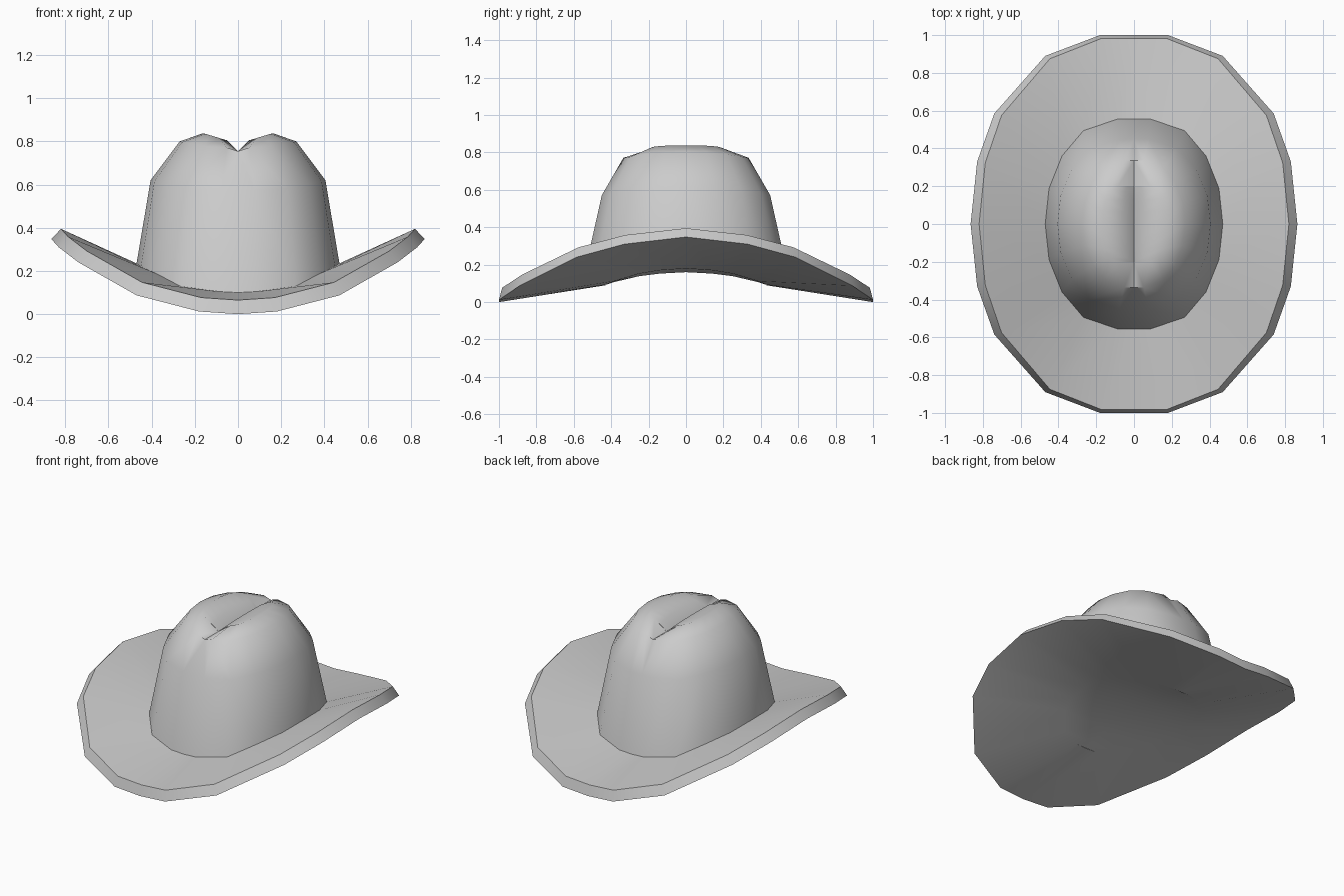
import bpy, bmesh, math

if "Cube" in bpy.data.objects:
    bpy.data.objects.remove(bpy.data.objects["Cube"])

# Quarter outlines from the end (+y) to the side (+x): across, along, rise weight
BRIM_Q = [(0, 1, 0), (.208, 1, .035), (.543, .89, .25), (.855, .585, .69), (.96, .33, .89), (1, 0, 1)]
CROWN_Q = [(0, 1, 0), (.19, 1, .035), (.57, .89, .22), (.81, .65, .66), (.957, .34, .89), (1, 0, 1)]


def half_ring(quarter, rx, ry, z_end, z_side, power=1.0):
    """Half loop from back, round the +x side, to the front."""
    pts = [(rx * u ** power, ry * v, z_end + (z_side - z_end) * w) for u, v, w in quarter]
    return pts + [(x, -y, z) for x, y, z in reversed(pts[:-1])]


def crease(p):
    """Limit the crown height near the middle to form the pinched groove."""
    x, y, z = p
    if x < .05:
        lim = .755 + max(0, x - .015) * 1.43
    else:
        lim = .805 + (x - .05) * .3
    return (x, y, min(z, lim))


def loft(name, rings):
    bm = bmesh.new()
    loops = [[bm.verts.new(p) for p in r] for r in rings]
    for a, b in zip(loops, loops[1:]):
        for i in range(len(a) - 1):
            bm.faces.new((a[i], b[i], b[i + 1], a[i + 1]))
    bmesh.ops.remove_doubles(bm, verts=bm.verts, dist=1e-4)
    mesh = bpy.data.meshes.new(name)
    bm.to_mesh(mesh)
    bm.free()
    ob = bpy.data.objects.new(name, mesh)
    bpy.context.collection.objects.link(ob)
    bpy.ops.object.select_all(action='DESELECT')
    ob.select_set(True)
    bpy.context.view_layer.objects.active = ob
    mod = ob.modifiers.new("mirror", 'MIRROR')
    mod.use_clip = True
    bpy.ops.object.modifier_apply(modifier=mod.name)
    bpy.ops.object.shade_smooth_by_angle(angle=math.radians(40))
    return ob


base = half_ring(CROWN_Q, .47, .555, .10, .235)

# Brim: closed underside, thick curled rim, top surface up to the crown
loft("brim", [
    half_ring(BRIM_Q, 0, .43, .09, .16),
    half_ring(BRIM_Q, .37, .43, .09, .18),
    half_ring(BRIM_Q, .865, 1.0, .0, .348),
    half_ring(BRIM_Q, .82, .983, .065, .395),
    base,
])

# Crown: tapered wall, shoulder, two ridges and the centre groove
loft("crown", [
    base,
    half_ring(CROWN_Q, .405, .45, .57, .62),
    [crease(p) for p in half_ring(CROWN_Q, .27, .335, .77, .80)],
    [crease(p) for p in half_ring(CROWN_Q, .165, .2, .835, .837, .4)],
    [crease(p) for p in half_ring(CROWN_Q, .05, .2, .805, .805, .2)],
    half_ring(CROWN_Q, 0, .2, .755, .755),
])
